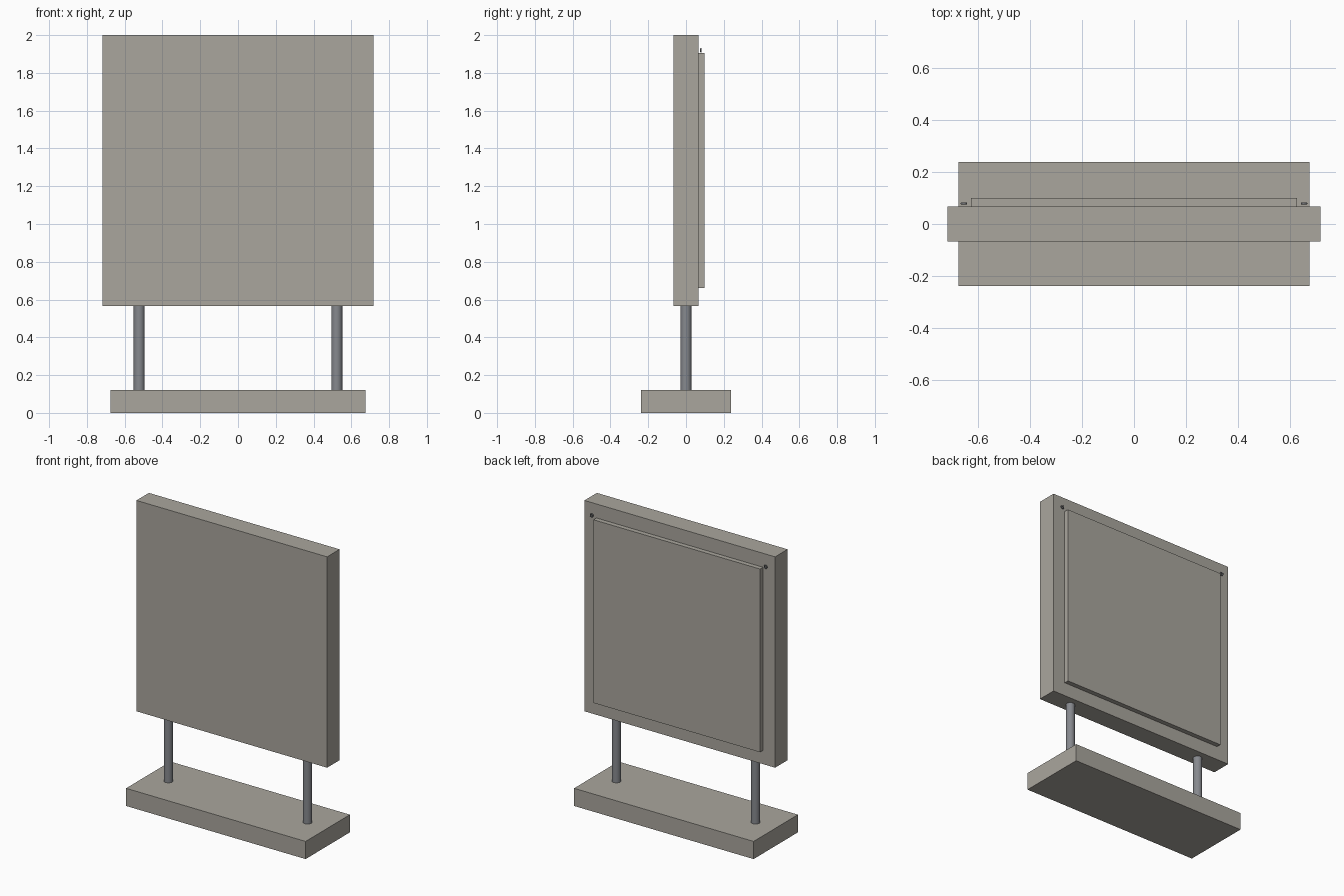
import bpy
import math

cube = bpy.data.objects.get("Cube")
if cube:
    bpy.data.objects.remove(cube, do_unlink=True)


def make_material(name, rgb, metallic=0.0):
    mat = bpy.data.materials.new(name)
    mat.use_nodes = True
    color = (*rgb, 1.0)
    mat.diffuse_color = color
    bsdf = mat.node_tree.nodes["Principled BSDF"]
    bsdf.inputs["Base Color"].default_value = color
    return mat


taupe = make_material("warm grey", (0.40, 0.38, 0.34))
steel = make_material("steel grey", (0.24, 0.25, 0.27))


def finish(name, mat):
    obj = bpy.context.object
    obj.name = name
    obj.data.materials.append(mat)
    return obj


def box(name, half_x, y0, y1, z0, z1):
    """Box centred on x, spanning the given y and z ranges."""
    bpy.ops.mesh.primitive_cube_add(size=1, location=(0, (y0 + y1) / 2, (z0 + z1) / 2))
    obj = finish(name, taupe)
    obj.scale = (2 * half_x, y1 - y0, z1 - z0)
    bpy.ops.object.transform_apply(location=False, rotation=False, scale=True)
    return obj


# Base slab, sign panel and raised back cover
box("base", 0.675, -0.238, 0.238, 0, 0.12)
box("panel", 0.717, -0.067, 0.067, 0.567, 2.0)
box("back_cover", 0.626, 0.067, 0.099, 0.66, 1.905)

for side, sx in (("left", 1), ("right", -1)):
    # Round post between base and panel
    bpy.ops.mesh.primitive_cylinder_add(vertices=24, radius=0.029, depth=0.447,
                                        location=(sx * 0.523, 0, 0.3435))
    finish(side + "_post", steel)
    bpy.ops.object.shade_smooth_by_angle(angle=math.radians(40))

    # Small hanging ring at the upper back corner
    bpy.ops.mesh.primitive_torus_add(major_segments=20, minor_segments=8,
                                     major_radius=0.009, minor_radius=0.004,
                                     location=(sx * 0.654, 0.079, 1.92),
                                     rotation=(math.pi / 2, 0, 0))
    finish(side + "_hanging_ring", steel)
    bpy.ops.object.shade_smooth_by_angle(angle=math.radians(60))
